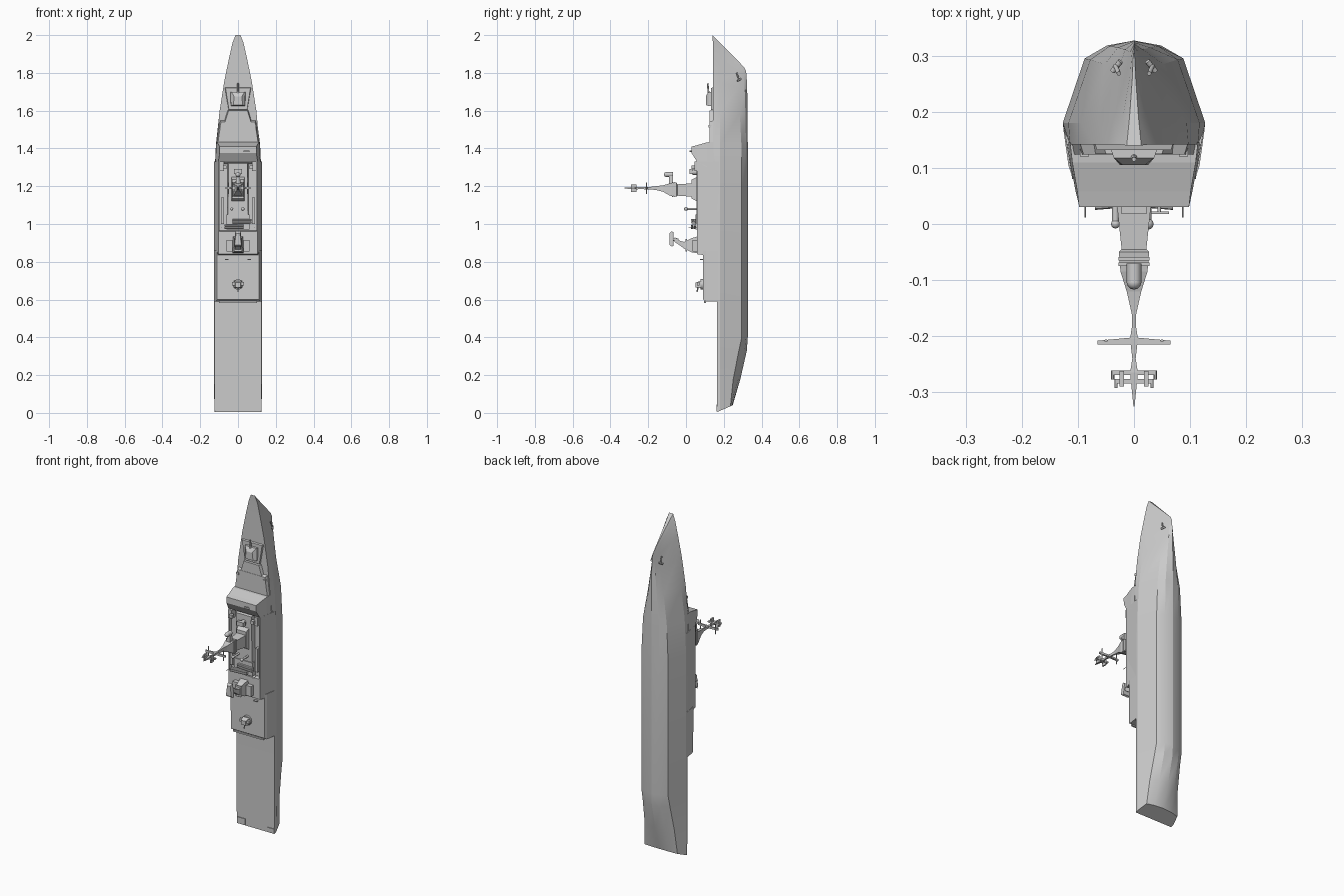
import bpy, bmesh, math
from mathutils import Vector


def mesh(name, verts, faces, smooth=None):
    me = bpy.data.meshes.new(name)
    me.from_pydata(verts, [], faces)
    bm = bmesh.new()
    bm.from_mesh(me)
    bmesh.ops.recalc_face_normals(bm, faces=bm.faces)
    bm.to_mesh(me)
    bm.free()
    ob = bpy.data.objects.new(name, me)
    bpy.context.collection.objects.link(ob)
    if smooth:
        bpy.ops.object.select_all(action='DESELECT')
        ob.select_set(True)
        bpy.context.view_layer.objects.active = ob
        bpy.ops.object.shade_smooth_by_angle(angle=math.radians(smooth))
    return ob


def loft(name, rings, smooth=None):
    n = len(rings[0])
    faces = [(i*n+j, i*n+(j+1) % n, (i+1)*n+(j+1) % n, (i+1)*n+j)
             for i in range(len(rings)-1) for j in range(n)]
    faces += [tuple(range(n)), tuple(range((len(rings)-1)*n, len(rings)*n))]
    return mesh(name, [v for r in rings for v in r], faces, smooth)


def tower(name, levels, x=0):
    """Stack of levels: (y, z aft, z fore, half width aft, half width fore)."""
    return loft(name, [[(x-ha, y, za), (x+ha, y, za), (x+hf, y, zf), (x-hf, y, zf)]
                       for y, za, zf, ha, hf in levels])


def box(name, x0, x1, y0, y1, z0, z1):
    h = (x1-x0)/2
    return tower(name, [(y0, z0, z1, h, h), (y1, z0, z1, h, h)], (x0+x1)/2)


def rod(name, p, q, r0, r1=None, n=10):
    p, q = Vector(p), Vector(q)
    r1 = r0 if r1 is None else r1
    rot = Vector((0, 0, 1)).rotation_difference(q-p)
    ring = [rot @ Vector((math.cos(a), math.sin(a), 0))
            for a in [2*math.pi*i/n for i in range(n)]]
    return loft(name, [[p+v*r0 for v in ring], [q+v*r1 for v in ring]], 40)


def dome(name, c, r):
    bm = bmesh.new()
    bmesh.ops.create_uvsphere(bm, u_segments=12, v_segments=8, radius=r)
    vs = [Vector(c)+v.co for v in bm.verts]
    fs = [[v.index for v in f.verts] for f in bm.faces]
    bm.free()
    return mesh(name, vs, fs, 60)


# Hull: z at deck, z at keel, deck edge x y, knuckle x y, chine x y, keel y
stations = [
    (.005, .04, .123, .165, .125, .18, .108, .235, .247),
    (.18, .18, .125, .165, .127, .18, .098, .25, .288),
    (.33, .33, .125, .165, .127, .18, .090, .28, .322),
    (.40, .40, .125, .165, .127, .18, .088, .295, .327),
    (1.2, 1.2, .124, .165, .127, .18, .088, .295, .327),
    (1.42, 1.42, .114, .142, .117, .18, .078, .293, .327),
    (1.6, 1.58, .097, .142, .094, .18, .052, .285, .326),
    (1.76, 1.71, .072, .142, .064, .18, .028, .278, .324),
    (1.88, 1.78, .047, .142, .037, .185, .013, .27, .321),
    (1.96, 1.81, .029, .142, .020, .19, .007, .265, .318),
    (2.0, 1.83, .013, .140, .008, .19, .003, .26, .308)]
rings = []
for zd, zk, xd, yd, xk, yk, xc, yc, yb in stations:
    half = [(xd, yd), (xk, yk), (xc, yc), (xc*.55, yc+(yb-yc)*.72)]
    pts = half + [(0, yb)] + [(-x, y) for x, y in reversed(half)]
    rings.append([(x, y, zd+(zk-zd)*(y-yd)/(yb-yd)) for x, y in pts])
loft("hull", rings, 20)

# Deckhouse blocks with sides flush to the hull
tower("hangar", [(.17, .59, .86, .126, .126), (.105, .59, .86, .117, .117),
                 (.09, .60, .86, .110, .112)])
box("hangar_door_lip", -.10, .10, .095, .105, .583, .592)
tower("main_deckhouse", [(.175, .84, 1.43, .126, .115), (.08, .84, 1.42, .110, .103)])
tower("aft_house", [(.10, .835, .97, .112, .110), (.06, .84, .96, .100, .100)])
tower("bridge", [(.145, 1.3, 1.435, .119, .114), (.11, 1.3, 1.432, .114, .110),
                 (.058, 1.33, 1.417, .104, .101), (.03, 1.375, 1.41, .097, .098)])
for s in (-1, 1):
    # Side bulwarks, walkway fittings and wing boxes
    loft("side_bulwark", [[(s*.126, .175, z), (s*.104, .058, z), (s*.098, .058, z),
                           (s*.10, .10, z)] for z in (.84, 1.33)])
    box("walkway_locker", s*.082-.008, s*.082+.008, .055, .085, 1.0, 1.14)
    box("wing_screen", s*.085-.012, s*.085+.012, .045, .085, 1.28, 1.33)
    box("lookout_box", s*.07-.01, s*.07+.01, .03, .05, 1.29, 1.31)
    rod("whip_antenna", (s*.087, .06, .98), (s*.087, .012, .98), .0015, n=6)
    box("aft_mast_side_house", s*.045-.016, s*.045+.016, .035, .065, .855, .915)
    box("hangar_light", s*.06-.01, s*.06+.01, .075, .092, .81, .816)
    box("bollard", s*.088-.008, s*.088+.008, .12, .14, 1.51, 1.525)
    # Anchors on the bow flare
    rod("anchor_shank", (s*.027, .268, 1.80), (s*.033, .282, 1.762), .004)
    rod("anchor_fluke", (s*.024, .29, 1.768), (s*.038, .272, 1.758), .005)
box("stern_hatch", -.12, -.065, .161, .167, .008, .045)
box("stern_plate", .08, .12, .161, .167, .008, .035)

# Raised foredeck and gun
tower("foredeck_house", [(.16, 1.42, 1.60, .112, .06), (.125, 1.42, 1.60, .106, .05)])
tower("foredeck_shoulder", [(.15, 1.42, 1.55, .113, .098), (.124, 1.42, 1.54, .108, .09)])
tower("gun_platform", [(.15, 1.60, 1.725, .05, .072), (.132, 1.605, 1.72, .048, .066)])
tower("gun_house", [(.135, 1.625, 1.70, .038, .042), (.118, 1.625, 1.70, .036, .036),
                    (.105, 1.63, 1.675, .025, .02)])
rod("gun_barrel", (0, .12, 1.68), (0, .115, 1.745), .006, .004)

# Central house and foremast
tower("mast_house", [(.085, 1.05, 1.33, .056, .056), (.055, 1.05, 1.32, .054, .05)])
tower("mast_base", [(.06, 1.12, 1.25, .036, .036), (.03, 1.135, 1.235, .032, .032)])
tower("foremast", [(.03, 1.145, 1.215, .030, .030), (-.045, 1.15, 1.21, .022, .022),
                   (-.05, 1.145, 1.22, .027, .027), (-.085, 1.15, 1.215, .024, .024),
                   (-.12, 1.17, 1.205, .013, .013), (-.16, 1.18, 1.20, .004, .004),
                   (-.185, 1.183, 1.197, .004, .004), (-.205, 1.183, 1.197, .007, .007),
                   (-.24, 1.185, 1.195, .003, .003), (-.265, 1.183, 1.197, .007, .007),
                   (-.325, 1.188, 1.192, .001, .001)])
for y in (-.062, -.072):
    box("mast_band", -.028, .028, y-.003, y+.003, 1.143, 1.222)
tower("radar_bracket", [(-.07, 1.20, 1.255, .014, .010), (-.09, 1.20, 1.265, .012, .010)])
rod("radar_drum", (0, -.07, 1.262), (0, -.105, 1.262), .013, n=12)
dome("radar_dome", (0, -.104, 1.262), .013)
for s in (-1, 1):
    loft("yardarm", [[(s*x, y0, 1.184), (s*x, y1, 1.184), (s*x, y1, 1.196), (s*x, y0, 1.196)]
                     for x, y0, y1 in ((0, -.202, -.215), (.065, -.208, -.215))])
    for y, w in ((-.265, .038), (-.28, .032)):
        box("mast_crossarm", min(0, s*w), max(0, s*w), y-.004, y+.004, 1.185, 1.195)
        rod("crossarm_aerial", (s*w, y+.004, 1.19), (s*w, y-.012, 1.19), .003, n=6)
    box("mast_aerial", s*.022-.004, s*.022+.004, -.29, -.262, 1.17, 1.21)
    rod("yard_sensor", (s*.05, -.208, 1.16), (s*.05, -.208, 1.22), .003, n=6)

# Director and fittings between bridge and mast
rod("director_base", (0, .06, 1.275), (0, .035, 1.275), .016)
box("director_head", -.022, .022, .018, .037, 1.265, 1.29)
rod("bridge_sensor_post", (.045, .06, 1.385), (.045, .018, 1.385), .003)
box("bridge_sensor", .03, .062, .018, .022, 1.38, 1.39)

# Satellite domes and deck launchers abaft the mast
for x, r in ((.025, .010), (-.033, .008)):
    rod("dome_post", (x, .06, 1.08), (x, .0, 1.08), .006)
    dome("satellite_dome", (x, .0, 1.08), r)
box("midship_platform", -.06, .06, .05, .085, .97, 1.05)
for x, z, s in ((.02, 1.015, 1), (-.02, .985, -1)):
    for dz in (-.006, .006):
        for y in (.035, .047):
            rod("launcher_tube", (x-.05, y+s*.004, z+dz), (x+.05, y-s*.004, z+dz), .006, n=8)

# Aft mast with flat search radar
tower("aft_mast", [(.065, .845, .935, .030, .026), (.03, .85, .925, .024, .020),
                   (-.01, .87, .905, .014, .014), (-.03, .885, .91, .013, .012),
                   (-.06, .905, .93, .010, .010)])
rod("radar_pedestal", (0, -.04, .915), (0, -.075, .92), .009)
tower("search_radar", [(-.065, .885, .955, .020, .012), (-.075, .88, .962, .022, .014),
                       (-.088, .89, .95, .018, .010)])
box("aft_mast_gallery", -.02, .02, -.002, .004, .855, .92)

# Close-in gun on the hangar roof
rod("roof_gun_ring", (0, .095, .68), (0, .078, .68), .028, n=12)
tower("roof_gun_body", [(.08, .66, .70, .022, .022), (.05, .665, .69, .014, .014)])
box("roof_gun_arms", -.032, .032, .058, .072, .675, .692)
rod("roof_gun_barrel", (0, .065, .67), (0, .058, .64), .005, .003, 8)
